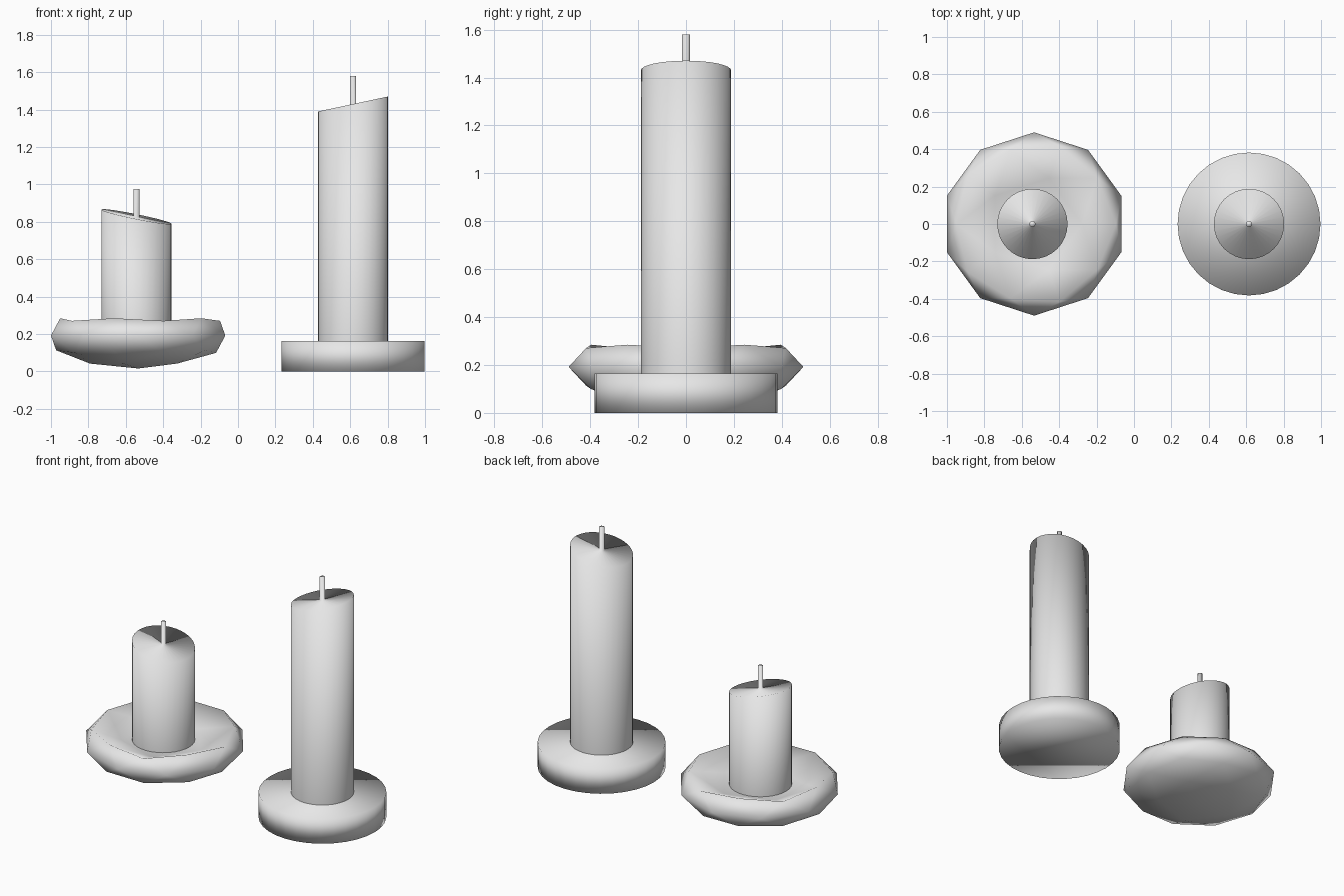
import bpy
import bmesh
import math

old = bpy.data.objects.get("Cube")
if old:
    bpy.data.objects.remove(old, do_unlink=True)

# One plain grey material for everything
grey = bpy.data.materials.new("plain_grey")
grey.use_nodes = True
colour = (0.8, 0.8, 0.8, 1.0)
grey.diffuse_color = colour
grey.node_tree.nodes["Principled BSDF"].inputs["Base Color"].default_value = colour

SIDES = 32


def finish(bm, name, location):
    """Turn a bmesh into a smooth shaded object."""
    bmesh.ops.recalc_face_normals(bm, faces=bm.faces)
    mesh = bpy.data.meshes.new(name)
    bm.to_mesh(mesh)
    bm.free()
    mesh.materials.append(grey)
    for face in mesh.polygons:
        face.use_smooth = True
    obj = bpy.data.objects.new(name, mesh)
    obj.location = location
    bpy.context.collection.objects.link(obj)
    return obj


def candle(name, x, bottom, rim, wick_top, turn):
    """Wax column with a slanted top and a wick drawn out of its middle."""
    bm = bmesh.new()
    slope = 0.214
    wax, wick = 0.188, 0.016
    # radius, height, slant of each ring
    profile = [(wax, bottom, 0), (wax, rim, slope),
               (wick, rim, slope), (wick, wick_top, 0)]
    rings = []
    for radius, height, slant in profile:
        ring = []
        for i in range(SIDES):
            a = math.tau * i / SIDES
            px, py = radius * math.cos(a), radius * math.sin(a)
            lift = slant * (px * math.cos(turn) + py * math.sin(turn))
            ring.append(bm.verts.new((px, py, height + lift)))
        rings.append(ring)
    for low, high in zip(rings, rings[1:]):
        for i in range(SIDES):
            j = (i + 1) % SIDES
            bm.faces.new((low[i], low[j], high[j], high[i]))
    bm.faces.new(rings[-1])
    return finish(bm, name, (x, 0, 0))


# Round flat base under the tall candle
bm = bmesh.new()
bmesh.ops.create_cone(bm, cap_ends=True, segments=SIDES,
                      radius1=0.382, radius2=0.382, depth=0.164)
finish(bm, "round_base", (0.615, 0, 0.082))

# Faceted dish: a squashed sphere with its crown pressed down
bm = bmesh.new()
bmesh.ops.create_icosphere(bm, subdivisions=2, radius=1)
for v in bm.verts:
    if v.co.z > 0.7:
        v.co.z = 0.04
    v.co.x *= 0.49
    v.co.y *= 0.49
    v.co.z *= 0.176
finish(bm, "dish", (-0.534, 0, 0.192))

# Candles
candle("tall_candle", 0.615, 0.14, 1.43, 1.58, 0)
candle("short_candle", -0.543, 0.17, 0.828, 0.975, math.radians(161))
